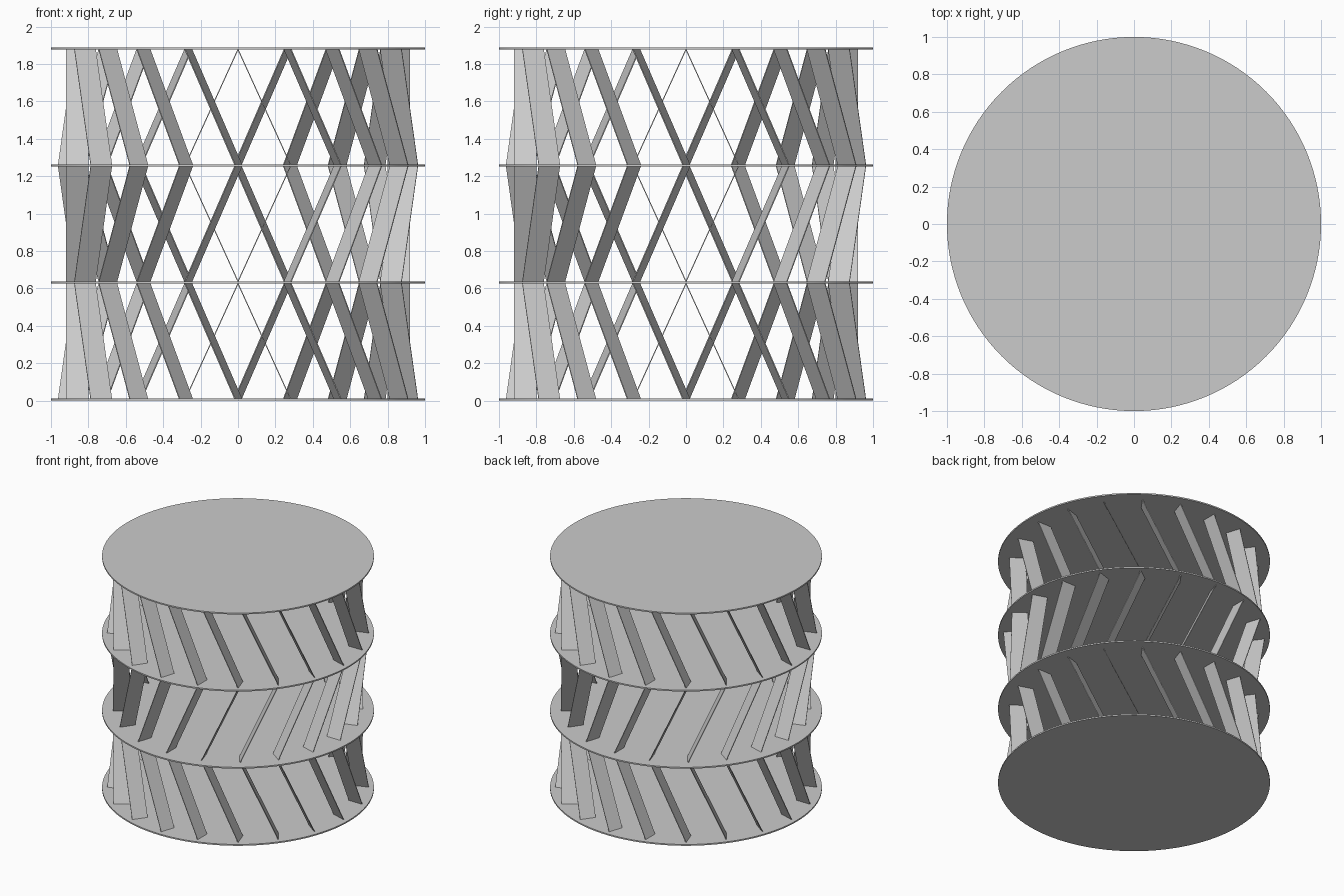
import bpy, bmesh, math
from mathutils import Matrix, Vector

if "Cube" in bpy.data.objects:
    bpy.data.objects.remove(bpy.data.objects["Cube"], do_unlink=True)

PITCH = 0.626        # height from one disc to the next
DISC = 0.011         # disc thickness
BLADES = 20
INNER, OUTER = 0.80, 0.92
LEAN = 0.28          # sideways shift of the slanted end
THICK = 0.006

grey = bpy.data.materials.new("light grey")
grey.use_nodes = True
grey.diffuse_color = (0.6, 0.6, 0.6, 1)
grey.node_tree.nodes["Principled BSDF"].inputs["Base Color"].default_value = (0.6, 0.6, 0.6, 1)


def add_object(name, bm):
    mesh = bpy.data.meshes.new(name)
    bmesh.ops.recalc_face_normals(bm, faces=bm.faces)
    bm.to_mesh(mesh)
    bm.free()
    mesh.materials.append(grey)
    obj = bpy.data.objects.new(name, mesh)
    bpy.context.collection.objects.link(obj)
    return obj


# Round plates
for level in range(4):
    bm = bmesh.new()
    bmesh.ops.create_cone(bm, cap_ends=True, segments=128, radius1=1, radius2=1, depth=DISC)
    bmesh.ops.translate(bm, verts=bm.verts, vec=(0, 0, level * PITCH + DISC / 2))
    disc = add_object(f"disc_{level + 1}", bm)
    bpy.ops.object.select_all(action='DESELECT')
    disc.select_set(True)
    bpy.context.view_layer.objects.active = disc
    bpy.ops.object.shade_smooth_by_angle(angle=math.radians(30))

# Rings of slanted blades, the middle ring leaning the other way
for tier in range(3):
    bottom, top = tier * PITCH + DISC, (tier + 1) * PITCH
    slanted_end = 1 if tier == 1 else -1
    bm = bmesh.new()
    for i in range(BLADES):
        turn = Matrix.Rotation(math.tau * i / BLADES, 4, 'Z')
        for v in bmesh.ops.create_cube(bm, size=2)["verts"]:
            x, y, z = v.co
            shift = LEAN if z * slanted_end > 0 else 0
            v.co = turn @ Vector((OUTER if x > 0 else INNER,
                                  y * THICK / 2 + shift,
                                  top if z > 0 else bottom))
    add_object(f"blade_ring_{tier + 1}", bm)
